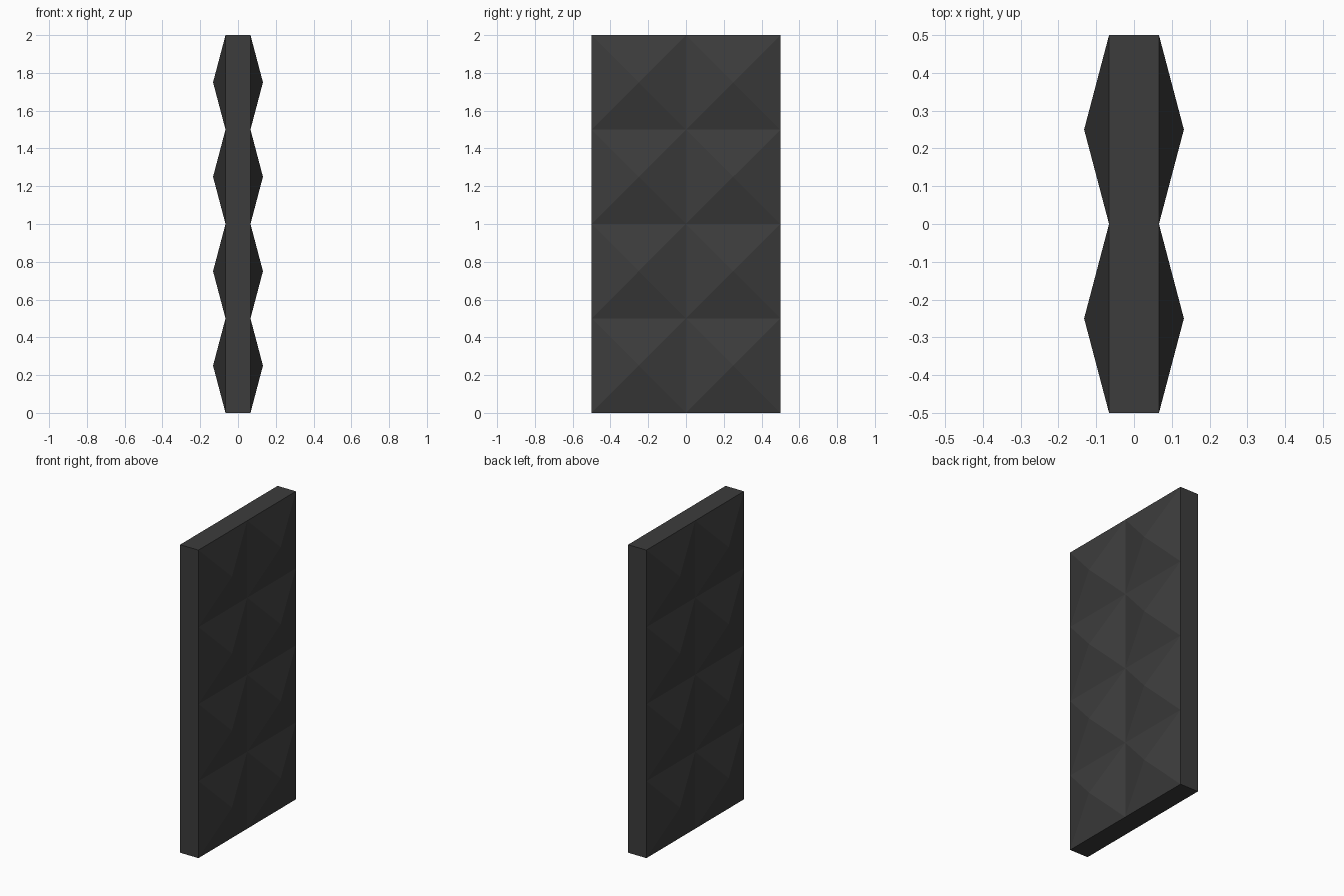
import bpy, bmesh
from mathutils import Matrix

if "Cube" in bpy.data.objects:
    bpy.data.objects.remove(bpy.data.objects["Cube"])

WIDTH, HEIGHT = 1.0, 2.0
HALF_THICK, STUD = 0.066, 0.066
COLS, ROWS = 2, 4

# Slab: a 2 x 4 grid standing in the YZ plane, extruded to its thickness
bm = bmesh.new()
bmesh.ops.create_grid(bm, x_segments=COLS, y_segments=ROWS, size=0.5)
bmesh.ops.scale(bm, vec=(WIDTH, HEIGHT, 1), verts=bm.verts)
# local x -> y, local y -> z, local z -> x
turn = Matrix(((0, 0, 1, -HALF_THICK), (1, 0, 0, 0), (0, 1, 0, HEIGHT / 2), (0, 0, 0, 1)))
bmesh.ops.transform(bm, matrix=turn, verts=bm.verts)
extruded = bmesh.ops.extrude_face_region(bm, geom=bm.faces[:], use_keep_orig=True)
new_verts = [g for g in extruded["geom"] if isinstance(g, bmesh.types.BMVert)]
bmesh.ops.translate(bm, vec=(2 * HALF_THICK, 0, 0), verts=new_verts)
bmesh.ops.recalc_face_normals(bm, faces=bm.faces)

# Pyramid studs: raise the centre of every square on both broad sides
broad = [f for f in bm.faces if abs(f.normal.x) > 0.9]
for v in bmesh.ops.poke(bm, faces=broad)["verts"]:
    v.co.x += STUD if v.co.x > 0 else -STUD
bmesh.ops.recalc_face_normals(bm, faces=bm.faces)

mesh = bpy.data.meshes.new("studded_panel")
bm.to_mesh(mesh)
bm.free()
panel = bpy.data.objects.new("studded_panel", mesh)
bpy.context.collection.objects.link(panel)

# Dark grey finish
mat = bpy.data.materials.new("dark_grey")
mat.diffuse_color = (0.045, 0.045, 0.045, 1)
mat.use_nodes = True
mat.node_tree.nodes["Principled BSDF"].inputs["Base Color"].default_value = mat.diffuse_color
mesh.materials.append(mat)
